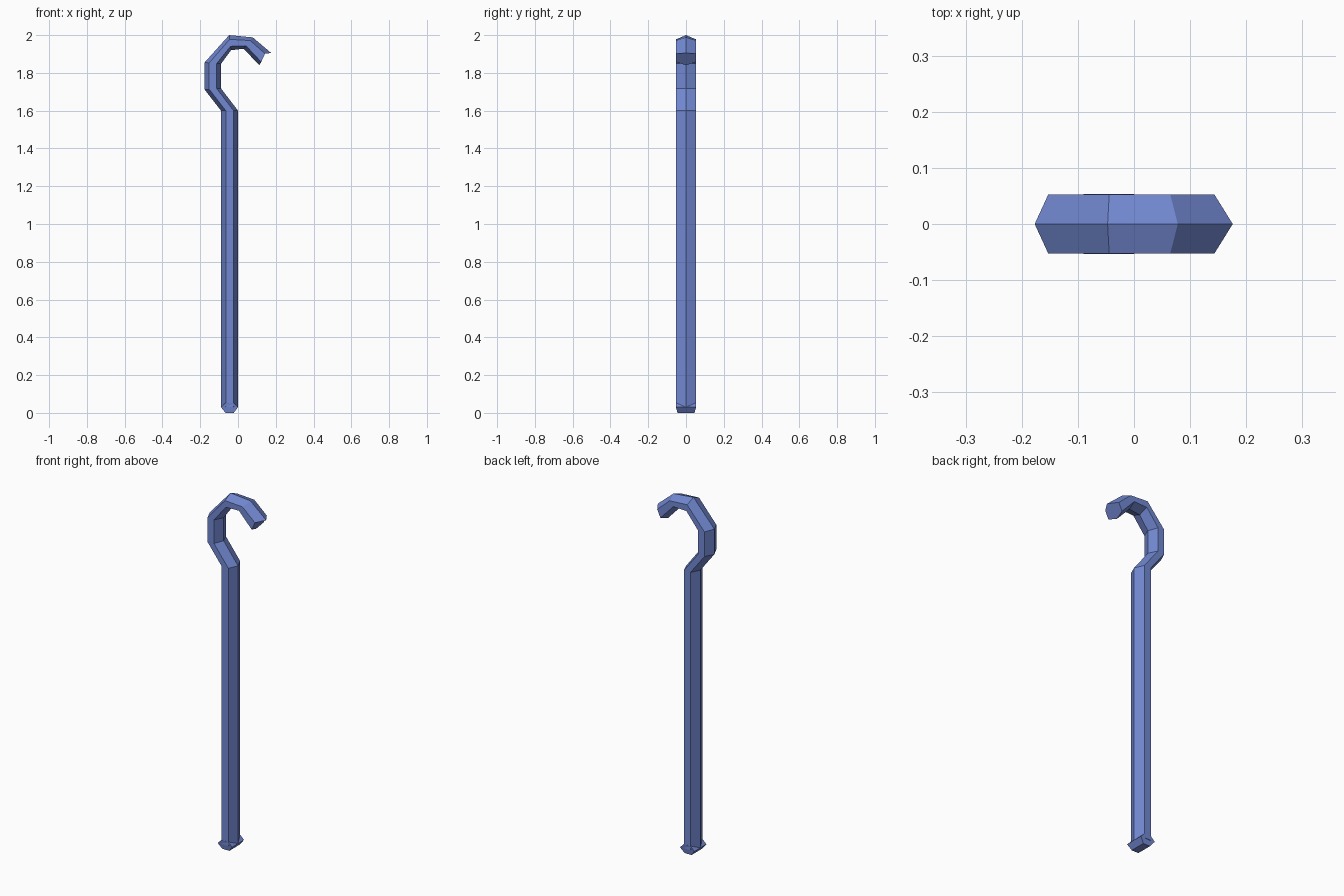
import bpy

if "Cube" in bpy.data.objects:
    bpy.data.objects.remove(bpy.data.objects["Cube"])

HALF = 0.053  # half depth of the staff


def make_object(name, verts, faces, mat):
    mesh = bpy.data.meshes.new(name)
    mesh.from_pydata(verts, [], faces)
    mesh.materials.append(mat)
    mesh.update()
    obj = bpy.data.objects.new(name, mesh)
    bpy.context.collection.objects.link(obj)
    # consistent outward normals
    import bmesh
    bm = bmesh.new()
    bm.from_mesh(mesh)
    bmesh.ops.recalc_face_normals(bm, faces=bm.faces)
    bm.to_mesh(mesh)
    bm.free()
    return obj


def skin(rings):
    n = len(rings[0])
    verts = [v for r in rings for v in r]
    faces = [[i * n + j, i * n + (j + 1) % n,
              (i + 1) * n + (j + 1) % n, (i + 1) * n + j]
             for i in range(len(rings) - 1) for j in range(n)]
    faces.append(list(range(n))[::-1])
    faces.append([len(verts) - n + j for j in range(n)])
    return verts, faces


def section(outer, inner, flat_out=None, flat_in=None):
    """Six-sided section: ridges at y = 0, flats at y = +-HALF."""
    def mix(t):
        return tuple(a + (b - a) * t for a, b in zip(outer, inner))
    fo, fi = flat_out or mix(0.28), flat_in or mix(0.74)
    pts = [(outer, 0), (fo, -HALF), (fi, -HALF), (inner, 0), (fi, HALF), (fo, HALF)]
    return [(p[0], y, p[1]) for p, y in pts]


blue = bpy.data.materials.new("blue")
blue.diffuse_color = (0.17, 0.25, 0.65, 1)
blue.use_nodes = True
blue.node_tree.nodes["Principled BSDF"].inputs["Base Color"].default_value = blue.diffuse_color

# Shaft and crook: outer and inner ridge points (x, z) along the staff
rings = [section(o, i) for o, i in [
    ((-0.09, 0.03), (0.0, 0.03)),
    ((-0.09, 1.60), (0.0, 1.60)),
    ((-0.177, 1.712), (-0.09, 1.718)),
    ((-0.177, 1.855), (-0.09, 1.848)),
    ((-0.047, 2.0), (-0.037, 1.92)),
    ((0.078, 1.988), (0.03, 1.928)),
]]
rings.append(section((0.176, 1.905), (0.113, 1.84), (0.143, 1.902), (0.123, 1.858)))
make_object("staff", *skin(rings), blue)

# Foot: short six-sided bar lying front to back, narrower underneath
profile = [(-0.09, 0.03, 0.0535), (-0.066, 0.053, 0.0535), (-0.023, 0.053, 0.0535),
           (0.0, 0.03, 0.0535), (-0.023, 0.0, 0.045), (-0.066, 0.0, 0.045)]
foot = [[(x, s * d, z) for x, z, d in profile] for s in (-1, 1)]
make_object("foot", *skin(foot), blue)
